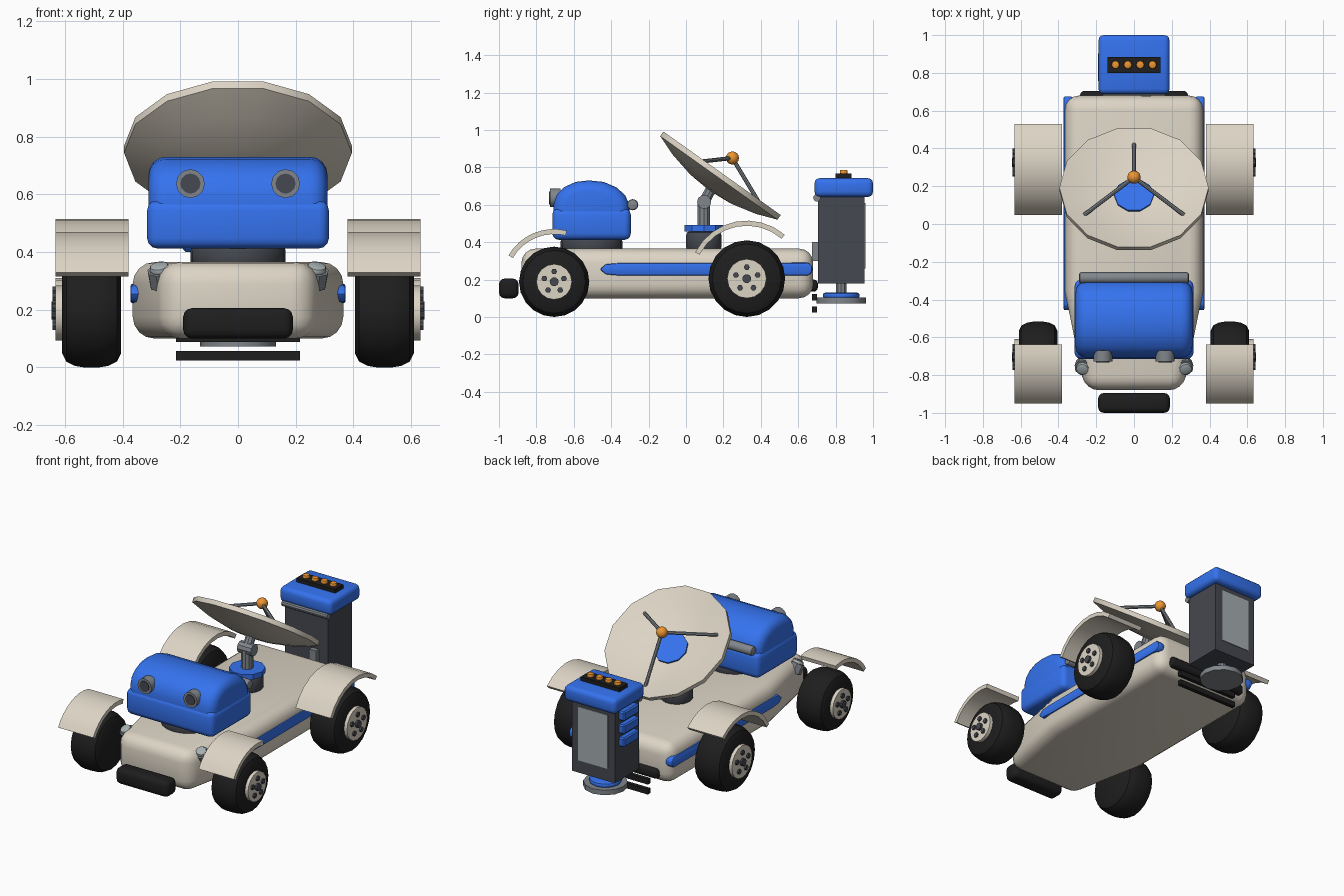
import bpy, bmesh, math
from mathutils import Vector, Matrix

if "Cube" in bpy.data.objects:
    bpy.data.objects.remove(bpy.data.objects["Cube"])


def material(name, rgb):
    m = bpy.data.materials.new(name)
    m.diffuse_color = (*rgb, 1)
    m.use_nodes = True
    m.node_tree.nodes["Principled BSDF"].inputs["Base Color"].default_value = m.diffuse_color
    return m


BEIGE = material("beige", (0.72, 0.66, 0.56))
BLUE = material("blue", (0.035, 0.17, 0.86))
BLACK = material("black", (0.013, 0.013, 0.013))
SLATE = material("slate", (0.06, 0.065, 0.08))
METAL = material("metal", (0.22, 0.24, 0.26))
SCREEN = material("screen", (0.38, 0.43, 0.44))
ORANGE = material("orange", (0.85, 0.3, 0.03))
X, Y, Z = Vector((1, 0, 0)), Vector((0, 1, 0)), Vector((0, 0, 1))


def finish(name, bm, mat, bevel=0, seg=3, matrix=None):
    bmesh.ops.recalc_face_normals(bm, faces=bm.faces)
    if bevel:
        edges = [e for e in bm.edges if e.calc_face_angle(0) > math.radians(35)]
        bmesh.ops.bevel(bm, geom=edges, offset=bevel, segments=seg, profile=0.5,
                        affect='EDGES', clamp_overlap=True)
    me = bpy.data.meshes.new(name)
    bm.to_mesh(me)
    bm.free()
    me.materials.append(mat)
    ob = bpy.data.objects.new(name, me)
    bpy.context.collection.objects.link(ob)
    if matrix:
        ob.matrix_world = matrix
    bpy.ops.object.select_all(action='DESELECT')
    ob.select_set(True)
    bpy.context.view_layer.objects.active = ob
    bpy.ops.object.shade_smooth_by_angle(angle=math.radians(35))
    return ob


def prism(name, pts, vec, mat, bevel=0, seg=3):
    """Extrude a 3D outline along vec."""
    bm = bmesh.new()
    f = bm.faces.new([bm.verts.new(p) for p in pts])
    r = bmesh.ops.extrude_face_region(bm, geom=[f])
    bmesh.ops.translate(bm, vec=vec, verts=[v for v in r["geom"] if isinstance(v, bmesh.types.BMVert)])
    return finish(name, bm, mat, bevel, seg)


def box(name, x, y, z, mat, bevel=0, seg=3):
    pts = [(x[0], y[0], z[0]), (x[1], y[0], z[0]), (x[1], y[1], z[0]), (x[0], y[1], z[0])]
    return prism(name, pts, (0, 0, z[1] - z[0]), mat, bevel, seg)


def lathe(name, profile, base, axis, mat, n=16):
    """Revolve (radius, height) points about an axis through base."""
    bm = bmesh.new()
    rings = []
    for r, h in profile:
        if r == 0:
            rings.append([bm.verts.new((0, 0, h))] * n)
        else:
            rings.append([bm.verts.new((r * math.cos(2 * math.pi * i / n),
                                        r * math.sin(2 * math.pi * i / n), h)) for i in range(n)])
    for a, b in zip(rings, rings[1:]):
        for i in range(n):
            j = (i + 1) % n
            bm.faces.new(list(dict.fromkeys([a[i], a[j], b[j], b[i]])))
    m = Matrix.Translation(base) @ Vector(axis).to_track_quat('Z', 'Y').to_matrix().to_4x4()
    return finish(name, bm, mat, matrix=m)


def rod(name, a, b, r, mat, n=12, chamfer=0):
    a, b = Vector(a), Vector(b)
    h, c = (b - a).length, chamfer
    prof = [(0, 0), (r, 0), (r, h), (0, h)]
    if c:
        prof = [(0, 0), (r - c, 0), (r - c * 0.3, c * 0.3), (r, c), (r, h - c),
                (r - c * 0.3, h - c * 0.3), (r - c, h), (0, h)]
    return lathe(name, prof, a, b - a, mat, n)


# Chassis: tapered plan, heavily rounded
plan = [(-0.26, -0.88), (0.26, -0.88), (0.365, -0.36), (0.365, 0.68), (-0.365, 0.68), (-0.365, -0.36)]
prism("chassis", [(x, y, 0.10) for x, y in plan], (0, 0, 0.265), BEIGE, 0.075, 4)
box("front_bumper", (-0.19, 0.19), (-1.0, -0.895), (0.10, 0.205), BLACK, 0.03)
box("rear_bumper", (-0.285, 0.285), (0.64, 0.705), (0.135, 0.20), BLACK, 0.022)
for z in (0.105, 0.04):
    box("rear_slat", (-0.215, 0.215), (0.675, 0.70), (z - 0.017, z + 0.017), BLACK)

# Sides: stripe, headlight, wheels and fenders
for s in (-1, 1):
    stripe = [(-0.46, 0.255), (-0.43, 0.228), (-0.36, 0.222), (0.655, 0.222), (0.675, 0.24),
              (0.675, 0.27), (0.655, 0.29), (-0.36, 0.288), (-0.43, 0.282)]
    prism("side_stripe", [(s * 0.325, y, z) for y, z in stripe], (s * 0.048, 0, 0), BLUE, 0.008, 2)
    d = Vector((s * 0.15, -0.45, 0.85)).normalized()
    p = Vector((s * 0.262, -0.735, 0.285))
    rod("headlight_base", p, p + d * 0.06, 0.045, METAL, 8)
    rod("headlight_lens", p + d * 0.05, p + d * 0.08, 0.035, SCREEN, 10, 0.012)
    for end, y, r, hub_r, fender_r, a0, a1 in (("front", -0.705, 0.188, 0.095, 0.282, 76, 150),
                                               ("rear", 0.325, 0.205, 0.105, 0.31, 49, 153)):
        c, out = Vector((s * 0.405, y, r)), X * s
        lathe(end + "_tyre", [(0, 0), (r - 0.05, 0), (r - 0.02, 0.015), (r - 0.005, 0.045), (r, 0.075),
                              (r, 0.13), (r - 0.005, 0.16), (r - 0.02, 0.19), (r - 0.05, 0.205),
                              (0, 0.205)], c, out, BLACK, 20)
        rod(end + "_hub", c + out * 0.19, c + out * 0.227, hub_r, BEIGE, 16)
        rod(end + "_hub_cap", c + out * 0.21, c + out * 0.242, 0.024, SLATE, 10)
        for i in range(5):
            a = math.pi / 2 + i * math.tau / 5
            b = c + Vector((0, math.cos(a), math.sin(a))) * hub_r * 0.58
            rod(end + "_bolt", b + out * 0.21, b + out * 0.238, 0.016, SLATE, 6)
        arc = []
        for rad, order in ((fender_r, range(9)), (fender_r - 0.027, range(8, -1, -1))):
            for i in order:
                a = math.radians(a0 + (a1 - a0) * i / 8)
                arc.append((s * 0.38, y + rad * math.cos(a), r + rad * math.sin(a)))
        prism(end + "_fender", arc, (s * 0.253, 0, 0), BEIGE)

# Head
rod("neck", (0, -0.505, 0.35), (0, -0.505, 0.42), 0.165, SLATE, 20, 0.015)
box("head_lower", (-0.315, 0.315), (-0.715, -0.295), (0.412, 0.58), BLUE, 0.035)
dome = [(-0.708, 0.47), (-0.708, 0.60), (-0.69, 0.655), (-0.65, 0.695), (-0.59, 0.722), (-0.52, 0.73),
        (-0.44, 0.722), (-0.37, 0.692), (-0.325, 0.65), (-0.303, 0.60), (-0.303, 0.47)]
prism("head_upper", [(-0.31, y, z) for y, z in dome], (0.62, 0, 0), BLUE, 0.06, 4)
rod("head_rear_bar", (-0.29, -0.285, 0.60), (0.29, -0.285, 0.60), 0.03, METAL, 12, 0.01)
for s in (-1, 1):
    rod("eye_ring", (s * 0.165, -0.67, 0.637), (s * 0.165, -0.728, 0.637), 0.05, METAL, 12)
    rod("eye_lens", (s * 0.165, -0.68, 0.637), (s * 0.165, -0.732, 0.637), 0.035, SLATE, 12)

# Dish mast
rod("mast_base", (0, 0.095, 0.35), (0, 0.095, 0.46), 0.098, SLATE, 14, 0.025)
rod("mast_flange", (0, 0.095, 0.458), (0, 0.095, 0.492), 0.108, BLUE, 10)
rod("mast_post", (0, 0.095, 0.48), (0, 0.095, 0.62), 0.036, METAL, 10)
rod("mast_knuckle", (-0.05, 0.097, 0.615), (0.05, 0.097, 0.615), 0.038, METAL, 10)

# Dish, tilted to the rear
n = Vector((0, 0.58, 0.815)).normalized()
t = Vector((0, 0.815, -0.58)).normalized()
o = Vector((0, 0.193, 0.768))
rod("dish_link", (0, 0.097, 0.615), o - n * 0.1, 0.03, METAL, 10)
lathe("dish", [(0, -0.085), (0.14, -0.074), (0.28, -0.042), (0.395, 0), (0.395, -0.03),
               (0.28, -0.072), (0.14, -0.104), (0, -0.115)], o, n, BEIGE, 14)
rod("dish_centre", o - n * 0.09, o - n * 0.066, 0.105, BLUE, 10)
ball = Vector((0, 0.248, 0.85))
bm = bmesh.new()
bmesh.ops.create_uvsphere(bm, u_segments=14, v_segments=8, radius=0.035)
finish("dish_feed", bm, ORANGE, matrix=Matrix.Translation(ball))
for k in (90, 210, 330):
    a = math.radians(k)
    rod("dish_strut", o + (X * math.cos(a) + t * math.sin(a)) * 0.305 - n * 0.036, ball, 0.011, METAL, 8)

# Rear tower
box("tower_body", (-0.155, 0.155), (0.705, 0.955), (0.178, 0.67), SLATE)
box("tower_cap", (-0.188, 0.188), (0.687, 1.0), (0.642, 0.742), BLUE, 0.028)
box("tower_screen", (-0.105, 0.105), (0.94, 0.96), (0.26, 0.61), SCREEN)
for z in (0.40, 0.485, 0.57):
    box("tower_fin", (-0.19, -0.14), (0.75, 0.91), (z, z + 0.06), BLUE, 0.008, 1)
rod("tower_rail", (-0.165, 0.70, 0.637), (0.165, 0.70, 0.637), 0.02, METAL, 10)
box("tower_bracket", (0.04, 0.09), (0.675, 0.71), (0.30, 0.40), METAL)
box("lamp_panel", (-0.14, 0.14), (0.80, 0.885), (0.73, 0.767), BLACK)
for x in (-0.098, -0.033, 0.033, 0.098):
    rod("lamp", (x, 0.843, 0.755), (x, 0.843, 0.787), 0.022, ORANGE, 10, 0.008)
rod("tower_stem", (0, 0.83, 0.10), (0, 0.83, 0.19), 0.03, METAL, 10)
rod("tower_collar", (0, 0.83, 0.10), (0, 0.83, 0.13), 0.098, BLUE, 12, 0.012)
rod("tower_foot", (0, 0.83, 0.072), (0, 0.83, 0.104), 0.132, METAL, 12)
